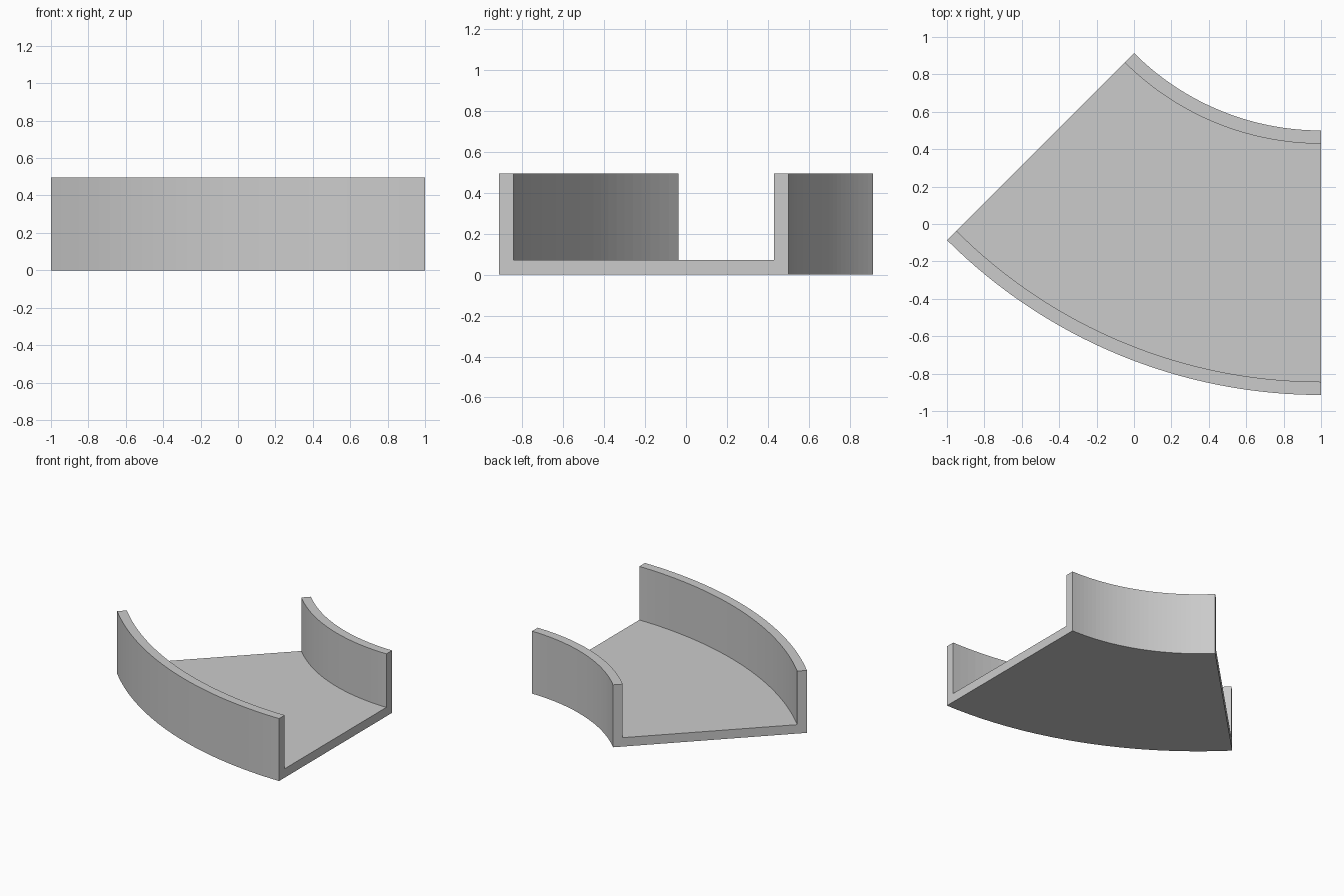
import bpy, bmesh
from math import sin, cos, radians

if "Cube" in bpy.data.objects:
    bpy.data.objects.remove(bpy.data.objects["Cube"])

# Curved channel: U cross-section swept 45 degrees about a corner centre
UNIT = 2 / (40 * sin(radians(45)))          # wall thickness
R_IN, R_OUT, T, H = 20 * UNIT, 40 * UNIT, UNIT, 7 * UNIT
CX, CY = 1.0, (R_OUT * (1 + cos(radians(45)))) / 2 - 0.0
CY = (R_OUT + R_IN * cos(radians(45))) / 2   # centres the y extent
SEGMENTS = 32

# U profile as (radius, height)
profile = [(R_IN, 0), (R_OUT, 0), (R_OUT, H), (R_OUT - T, H),
           (R_OUT - T, T), (R_IN + T, T), (R_IN + T, H), (R_IN, H)]

bm = bmesh.new()
rings = []
for i in range(SEGMENTS + 1):
    a = radians(45) * i / SEGMENTS
    rings.append([bm.verts.new((CX - r * sin(a), CY - r * cos(a), z)) for r, z in profile])

# Swept sides
n = len(profile)
for a, b in zip(rings, rings[1:]):
    for j in range(n):
        k = (j + 1) % n
        bm.faces.new((a[j], a[k], b[k], b[j]))

# End caps: floor strip and the two upright walls share the ring's vertices
bm.faces.new(rings[0])
bm.faces.new(rings[-1][::-1])
bmesh.ops.recalc_face_normals(bm, faces=bm.faces)

mesh = bpy.data.meshes.new("curved_channel")
bm.to_mesh(mesh)
bm.free()
channel = bpy.data.objects.new("curved_channel", mesh)
bpy.context.collection.objects.link(channel)
